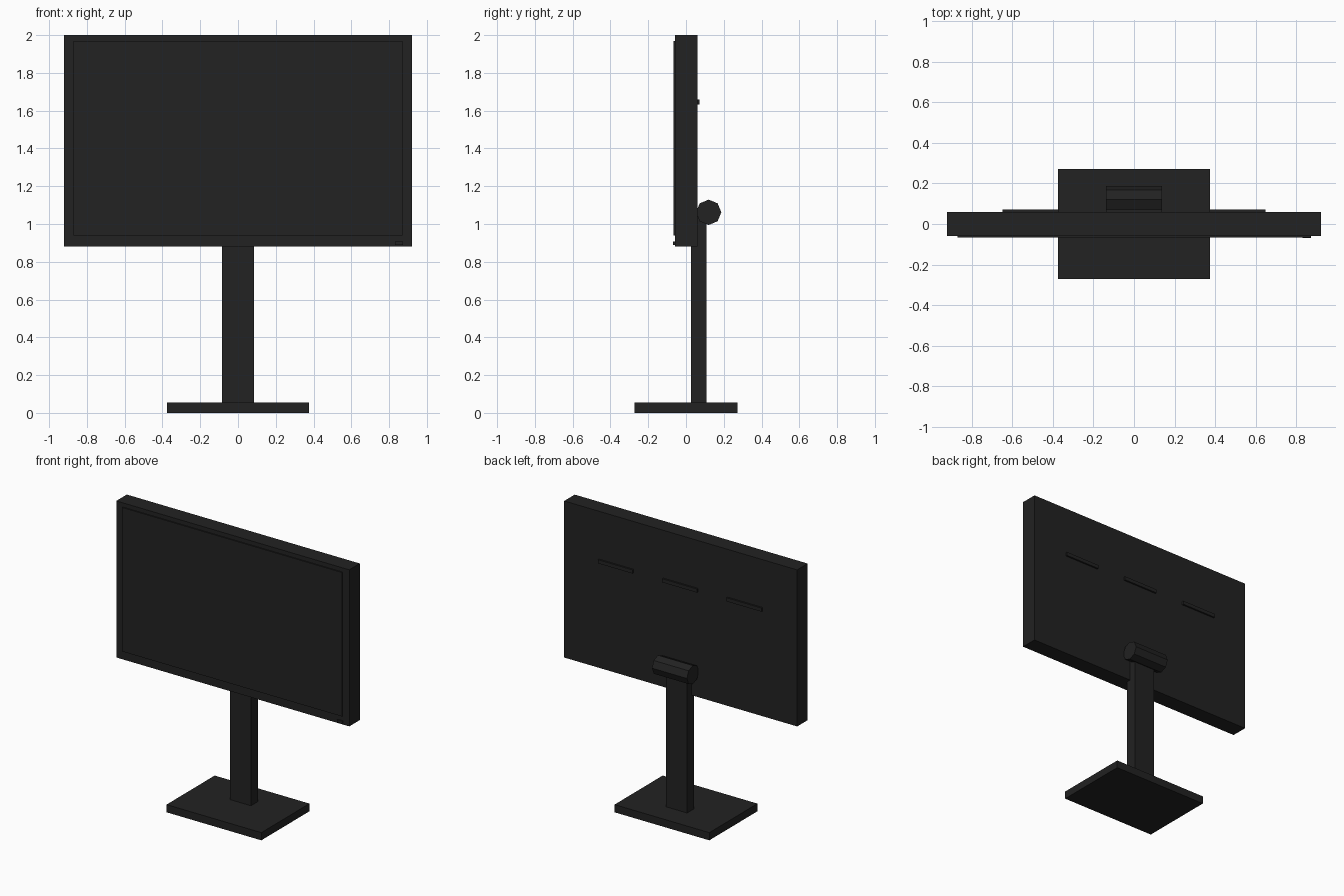
import bpy
import math

if "Cube" in bpy.data.objects:
    bpy.data.objects.remove(bpy.data.objects["Cube"])


def material(name, value):
    mat = bpy.data.materials.new(name)
    mat.diffuse_color = (value, value, value, 1)
    mat.use_nodes = True
    mat.node_tree.nodes["Principled BSDF"].inputs["Base Color"].default_value = mat.diffuse_color
    return mat


black = material("matte black", 0.016)


def finish(obj, name):
    obj.name = name
    obj.data.materials.append(black)
    return obj


def box(name, x, y, z):
    """Box spanning the given (min, max) ranges."""
    bpy.ops.mesh.primitive_cube_add(size=1)
    obj = bpy.context.object
    obj.location = [(a + b) / 2 for a, b in (x, y, z)]
    obj.scale = [b - a for a, b in (x, y, z)]
    bpy.ops.object.transform_apply(location=True, rotation=False, scale=True)
    return finish(obj, name)


# Stand
box("base", (-0.375, 0.375), (-0.272, 0.272), (0, 0.055))
box("stand_column", (-0.084, 0.084), (0.027, 0.108), (0.055, 1.04))

# Eight-sided tilt hinge, lying along x with a corner pointing up
bpy.ops.mesh.primitive_cylinder_add(
    vertices=8, radius=0.067, depth=0.276,
    location=(0, 0.12, 1.062), rotation=(0, math.pi / 2, 0))
finish(bpy.context.object, "tilt_hinge")

# Display housing and raised screen
box("housing", (-0.922, 0.922), (-0.059, 0.06), (0.88, 2.0))
box("screen", (-0.87, 0.87), (-0.067, -0.055), (0.94, 1.97))

# Power button at the lower right of the bezel
box("power_button", (0.832, 0.874), (-0.069, -0.055), (0.889, 0.907))

# Raised vent bars across the back
for i in (-1, 0, 1):
    cx = i * 0.51
    box(f"vent_{i + 2}", (cx - 0.138, cx + 0.138), (0.05, 0.072), (1.632, 1.658))
